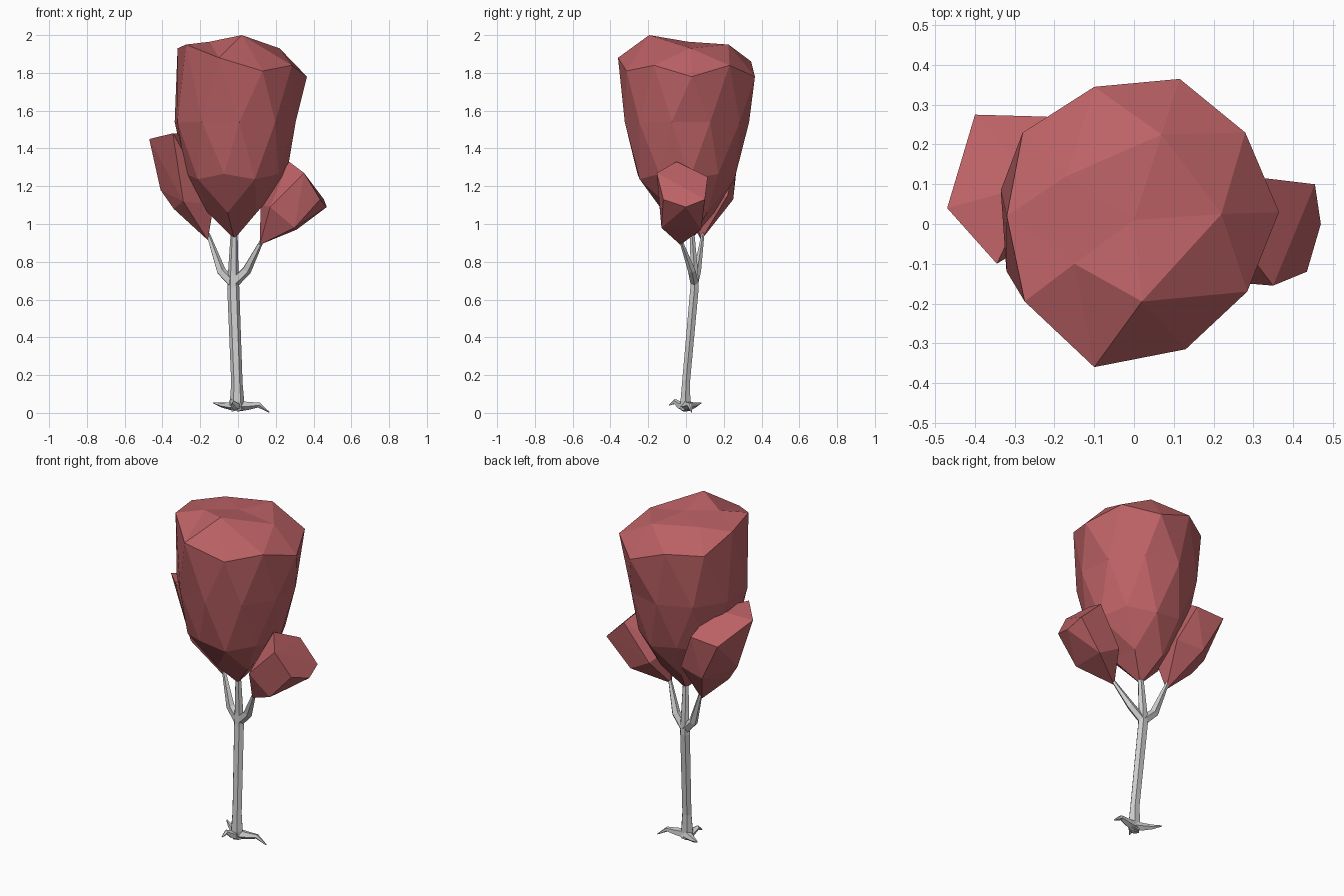
import bpy, bmesh, math
from mathutils import Vector, Matrix

if "Cube" in bpy.data.objects:
    bpy.data.objects.remove(bpy.data.objects["Cube"])

red = bpy.data.materials.new("red_leaves")
red.diffuse_color = (0.5, 0.12, 0.13, 1)
red.use_nodes = True
red.node_tree.nodes["Principled BSDF"].inputs["Base Color"].default_value = red.diffuse_color


def finish(name, bm, mat=None):
    bmesh.ops.recalc_face_normals(bm, faces=bm.faces)
    me = bpy.data.meshes.new(name)
    bm.to_mesh(me)
    bm.free()
    ob = bpy.data.objects.new(name, me)
    bpy.context.collection.objects.link(ob)
    if mat:
        me.materials.append(mat)
    return ob


def tube(name, path, sides, squash=1.0):
    """Faceted tapering limb; path holds (x, y, z, radius), squash flattens it in y."""
    bm = bmesh.new()
    pts = [Vector(p[:3]) for p in path]
    rings = []
    for i, p in enumerate(pts):
        d = (pts[min(i + 1, len(pts) - 1)] - pts[max(i - 1, 0)]).normalized()
        q = Vector((0, 0, 1)).rotation_difference(d)
        r = path[i][3]
        ring = []
        for k in range(sides):
            a = 2 * math.pi * k / sides
            ring.append(bm.verts.new(p + q @ Vector((r * math.cos(a), r * squash * math.sin(a), 0))))
        rings.append(ring)
    for a, b in zip(rings, rings[1:]):
        for k in range(sides):
            j = (k + 1) % sides
            bm.faces.new((a[k], a[j], b[j], b[k]))
    bm.faces.new(rings[0])
    bm.faces.new(rings[-1])
    return finish(name, bm)


def clump(name, points):
    """Faceted leaf clump wrapped around its corner points."""
    bm = bmesh.new()
    for p in points:
        bm.verts.new(p)
    bmesh.ops.convex_hull(bm, input=bm.verts)
    loose = [v for v in bm.verts if not v.link_faces]
    bmesh.ops.delete(bm, geom=loose, context='VERTS')
    return finish(name, bm, red)


# Main crown: icosphere reshaped level by level into a tulip
# (sphere level, radius, height, centre x, centre y)
levels = [(-1, 0, 0.92, -0.02, 0.03), (-0.85, 0.14, 1.06, -0.02, 0.02),
          (-0.49, 0.265, 1.25, -0.01, 0), (0, 0.33, 1.54, -0.015, 0.005),
          (1, 0, 1.965, 0, 0.01)]
# Uneven rim and top corners, counter-clockwise from +x
rim = [(.365, .03, 1.78), (.28, .23, 1.84), (.115, .365, 1.78), (-.10, .345, 1.86), (-.28, .23, 1.85),
       (-.32, .02, 1.93), (-.275, -.195, 1.95), (-.10, -.36, 1.88), (.13, -.315, 1.81), (.285, -.17, 1.84)]
top = [(.22, .025, 1.93), (.07, .225, 1.95), (-.17, .12, 1.955), (-.15, -.10, 1.965), (.02, -.195, 2.0)]
bm = bmesh.new()
bmesh.ops.create_icosphere(bm, subdivisions=2, radius=1, matrix=Matrix.Rotation(math.radians(4), 4, 'Z'))
for v in bm.verts:
    a = math.atan2(v.co.y, v.co.x)
    step = (math.degrees(a) - 4) / 36
    if 0.3 < v.co.z < 0.7:
        v.co = rim[round(step) % 10]
    elif 0.7 < v.co.z < 0.95:
        v.co = top[round(step / 2) % 5]
    else:
        lv, r, h, cx, cy = min(levels, key=lambda l: abs(l[0] - v.co.z))
        v.co = (cx + r * math.cos(a), cy + r * math.sin(a), h + 0.35 * (v.co.z - lv))
finish("main_crown", bm, red)

# Side clumps
clump("right_clump", [
    (.115, -.03, .89), (.17, -.14, 1.09), (.30, -.13, .98), (.31, .08, .97),
    (.18, .09, 1.04), (.12, 0, 1.10), (.27, -.05, 1.33), (.35, -.155, 1.27),
    (.435, -.12, 1.13), (.33, .115, 1.25), (.455, .10, 1.13), (.47, 0, 1.09)])
clump("left_clump", [
    (-.16, .08, .915), (-.29, -.03, 1.12), (-.34, .08, 1.08), (-.28, .25, 1.13),
    (-.12, .22, 1.15), (-.13, .03, 1.10), (-.345, -.10, 1.48), (-.47, .04, 1.45),
    (-.40, .275, 1.36), (-.22, .27, 1.37), (-.41, .10, 1.18), (-.25, .10, 1.48)])

# Trunk and two side branches
tube("trunk", [(0, 0, .012, .034), (-.005, -.003, .06, .038), (-.006, 0, .16, .03),
               (-.025, .045, .66, .032), (-.025, .045, .74, .028), (-.02, .03, .98, .017)], 6, 0.8)
tube("right_branch", [(-.02, .045, .69, .028), (.045, .03, .755, .026), (.13, -.03, .92, .01)], 5, 0.8)
tube("left_branch", [(-.03, .045, .69, .028), (-.09, .06, .75, .026), (-.16, .09, .95, .01)], 5, 0.8)

# Three spreading roots
for i, (knee, tip) in enumerate([((.11, .02, .042), (.165, .03, .003)),
                                 ((-.085, .05, .042), (-.13, .08, .053)),
                                 ((-.035, -.06, .06), (-.042, -.09, .04))]):
    tube(f"root_{i + 1}", [(0, 0, .037, .03), (knee[0] * .5, knee[1] * .5, .038, .022),
                           (*knee, .014), (*tip, .003)], 5)
